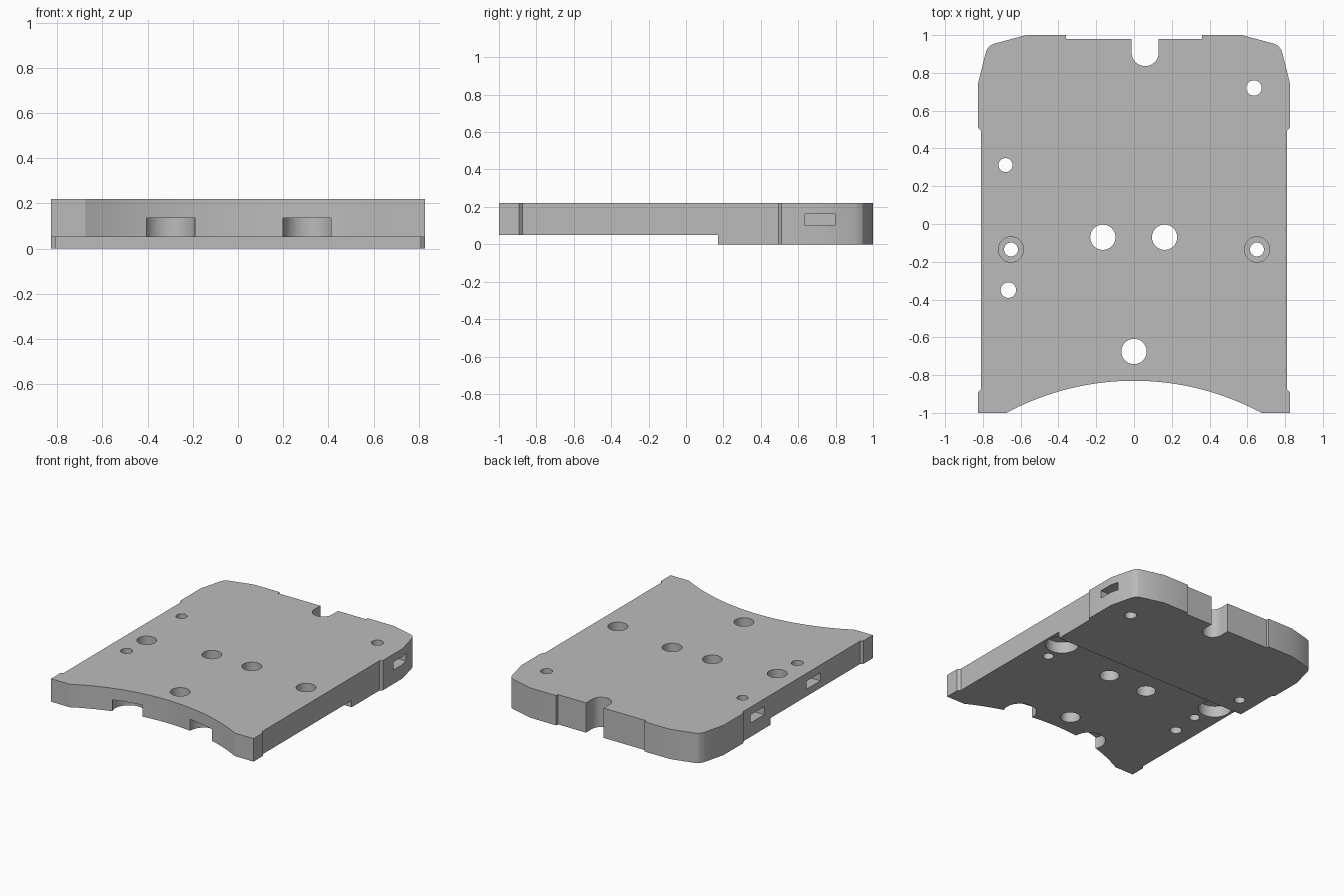
import bpy, bmesh
from math import pi, cos, sin, asin

if "Cube" in bpy.data.objects:
    bpy.data.objects.remove(bpy.data.objects["Cube"])

TOP, STEP = 0.22, 0.05

grey = bpy.data.materials.new("plain_grey")
grey.use_nodes = True
GREY = (0.5, 0.5, 0.5, 1)
grey.diffuse_color = GREY
grey.node_tree.nodes["Principled BSDF"].inputs["Base Color"].default_value = GREY


def arc(cx, cy, r, start, end, n):
    return [(cx + r * cos(start + (end - start) * i / n),
             cy + r * sin(start + (end - start) * i / n)) for i in range(n + 1)]


def prism(name, outline, z0, z1):
    bm = bmesh.new()
    face = bm.faces.new([bm.verts.new((x, y, z0)) for x, y in outline])
    ext = bmesh.ops.extrude_face_region(bm, geom=[face])
    for v in ext["geom"]:
        if isinstance(v, bmesh.types.BMVert):
            v.co.z = z1
    bmesh.ops.recalc_face_normals(bm, faces=bm.faces)
    mesh = bpy.data.meshes.new(name)
    bm.to_mesh(mesh)
    bm.free()
    mesh.materials.append(grey)
    obj = bpy.data.objects.new(name, mesh)
    bpy.context.collection.objects.link(obj)
    return obj


# Plate outline: one side edge with rounded back corner, mirrored to the other
side = [(0.81, -0.875), (0.81, 0.495), (0.827, 0.51), (0.827, 0.74),
        (0.787, 0.9), (0.778, 0.925), (0.763, 0.944), (0.74, 0.955),
        (0.57, 1.0), (0.36, 1.0), (0.36, 0.98)]
side = [(0.827, -1.0), (0.827, -0.892)] + side
# U-shaped cable notch in the back edge
notch = [(0.131, 0.98)] + arc(0.059, 0.908, 0.072, 0, -pi, 24) + [(-0.013, 0.98)]
# Concave front edge
R = 1.425
half = asin(0.675 / R)
front = arc(0, -0.83 - R, R, pi / 2 + half, pi / 2 - half, 48)
outline = side + notch + [(-x, y) for x, y in reversed(side)] + front
plate = prism("base_plate", outline, 0, TOP)


def cut(outline, z0, z1):
    cutter = prism("cutter", outline, z0, z1)
    cutter.hide_render = True
    mod = plate.modifiers.new("cut", 'BOOLEAN')
    mod.operation = 'DIFFERENCE'
    mod.solver = 'EXACT'
    mod.object = cutter
    bpy.context.view_layer.objects.active = plate
    bpy.ops.object.modifier_apply(modifier=mod.name)
    bpy.data.objects.remove(cutter)


def cut_round(x, y, r, z0=-0.1, z1=0.4):
    cut(arc(x, y, r, 0, 2 * pi, 40)[:-1], z0, z1)


def cut_box(x0, x1, y0, y1, z0, z1):
    cut([(x0, y0), (x1, y0), (x1, y1), (x0, y1)], z0, z1)


# Raised underside over the front part
cut_box(-1, 1, -1.2, 0.17, -0.1, STEP)

# Round pockets in the underside
for x, y in [(-0.68, 0.047), (0.68, 0.047), (-0.303, -0.84), (0.312, -0.84)]:
    cut_round(x, y, 0.113, -0.05, 0.135)

# Through holes
for x, y, r in [(-0.165, -0.07, 0.067), (0.162, -0.07, 0.067), (0, -0.675, 0.067),
                (0.635, 0.72, 0.041), (-0.68, 0.312, 0.037), (-0.665, -0.35, 0.041)]:
    cut_round(x, y, r)

# Counterbored screw holes
for x in (-0.651, 0.651):
    cut_round(x, -0.135, 0.037)
    cut_round(x, -0.135, 0.067, 0.12, 0.4)

# Nut slots in the sides, each crossing a small hole
for x0, x1, y in [(0.56, 1, 0.715), (-1, -0.6, 0.325), (-1, -0.59, -0.33)]:
    cut_box(x0, x1, y - 0.082, y + 0.082, 0.103, 0.162)

# Smooth the curved walls only
bpy.ops.object.select_all(action='DESELECT')
plate.select_set(True)
bpy.context.view_layer.objects.active = plate
bpy.ops.object.shade_smooth_by_angle(angle=pi / 9)
